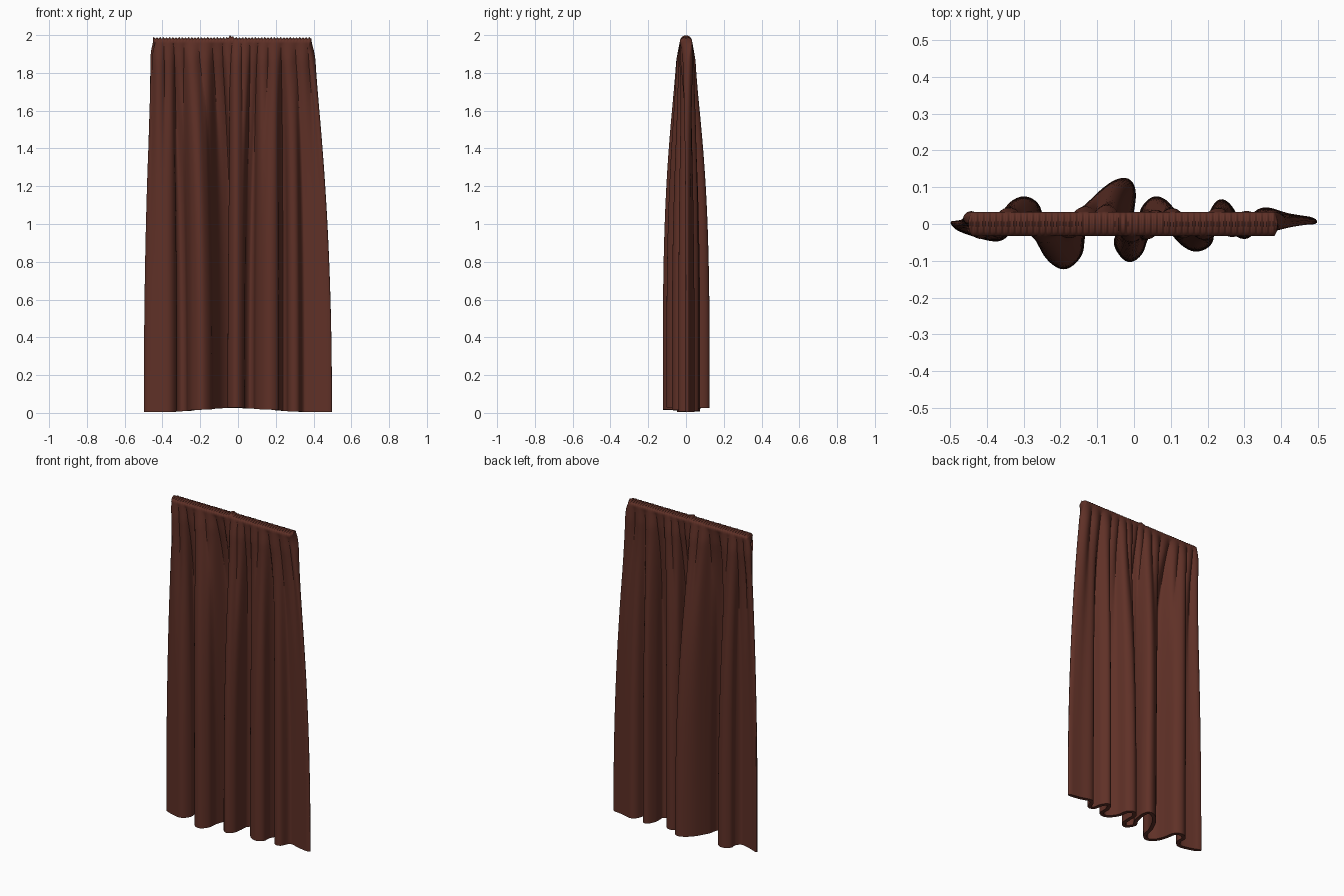
import bpy, bmesh, math
from mathutils import Vector

if "Cube" in bpy.data.objects:
    bpy.data.objects.remove(bpy.data.objects["Cube"])

# Hem path seen from above: big alternating drape folds
HEM = [(-.497, .005), (-.45, -.018), (-.37, -.036), (-.335, 0), (-.335, .042), (-.30, .064),
       (-.265, .042), (-.252, -.03), (-.23, -.085), (-.19, -.112), (-.152, -.08), (-.14, -.02),
       (-.10, .06), (-.055, .105), (-.018, .112), (-.006, .075), (-.02, 0), (-.044, -.05),
       (-.015, -.092), (.016, -.07), (.024, -.02), (.028, .035), (.058, .064), (.09, .045),
       (.105, -.01), (.135, -.048), (.17, -.064), (.203, -.045), (.208, .01), (.235, .056),
       (.265, .03), (.28, -.02), (.31, -.026), (.332, .02), (.36, .034), (.42, .018), (.497, .006)]
N = 400          # columns along the cloth
ROWS = 56        # rows from hem to shoulder
Z_TOP = 1.965


def spline(pts, a):
    """Catmull-Rom point on the hem path."""
    i = min(int(a), len(pts) - 2)
    u = a - i
    p = [Vector(pts[min(max(j, 0), len(pts) - 1)]) for j in range(i - 1, i + 3)]
    return 0.5 * (2 * p[1] + (p[2] - p[0]) * u + (2 * p[0] - 5 * p[1] + 4 * p[2] - p[3]) * u * u
                  + (3 * p[1] - p[0] - 3 * p[2] + p[3]) * u ** 3)


def even_path(pts, n):
    """Resample the path evenly by length."""
    fine = [spline(pts, (len(pts) - 1) * k / 3000) for k in range(3001)]
    run = [0.0]
    for a, b in zip(fine, fine[1:]):
        run.append(run[-1] + (b - a).length)
    out, j = [], 0
    for k in range(n):
        d = run[-1] * k / (n - 1)
        while j < 3000 and run[j] < d:
            j += 1
        out.append(fine[j])
    return out


hem = even_path(HEM, N)


def centre_line(t):
    """Cloth centre line at t (0 = gathered heading, 1 = hem)."""
    spread = 1 - (1 - t) ** 2.2
    swing = 1 - (1 - t) ** 3.5
    ripple = .013 * min(1, t / .05) * (1 - t) ** 2.5
    line = []
    for k, p in enumerate(hem):
        s = k / (N - 1)
        x = (-.45 + .84 * s) * (1 - spread) + p.x * spread
        y = p.y * swing + ripple * math.sin(2 * math.pi * (15 * s + .35 * math.sin(11 * s)))
        line.append(Vector((x, y)))
    return line


def ring(line, half, height):
    """Closed loop around the centre line: front layer, then back layer."""
    front, back = [], []
    for k, p in enumerate(line):
        d = line[min(k + 1, N - 1)] - line[max(k - 1, 0)]
        n = Vector((-d.y, d.x)).normalized()
        s = k / (N - 1)
        end = min(1, .25 + math.sqrt(min(s, 1 - s) / .02))
        h = half(s) * end
        z = height(s)
        front.append((*(p - n * h), z))
        back.append((*(p + n * h), z))
    return front + back[::-1]


rings = []
# Drape
for r in range(ROWS + 1):
    t = 1 - (r / ROWS)
    t = t ** 1.3
    half = .011 + .022 * math.exp(-t * 9)
    rings.append(ring(centre_line(t), lambda s: half,
                      lambda s: (1 - t) * Z_TOP + t * (.004 + .024 * math.sin(math.pi * s) ** 2)))
# Rounded, finely gathered heading over the rod
top = centre_line(0)
for a in (25, 50, 72, 88):
    c, sn = math.cos(math.radians(a)), math.sin(math.radians(a))
    rings.append(ring(top, lambda s: .033 * c,
                      lambda s: Z_TOP + sn * (.02 + .004 * math.sin(2 * math.pi * 50 * s)
                                              + .011 * math.exp(-((s - .49) / .015) ** 2))))

bm = bmesh.new()
loops = [[bm.verts.new(v) for v in r] for r in rings]
M = 2 * N
for lo, hi in zip(loops, loops[1:]):
    for k in range(M):
        bm.faces.new((lo[k], lo[(k + 1) % M], hi[(k + 1) % M], hi[k]))
# Close the hem and the top seam
for loop in (loops[0], loops[-1]):
    for k in range(N - 1):
        bm.faces.new((loop[k], loop[k + 1], loop[M - 2 - k], loop[M - 1 - k]))
bmesh.ops.recalc_face_normals(bm, faces=bm.faces)
mesh = bpy.data.meshes.new("curtain")
bm.to_mesh(mesh)
bm.free()

curtain = bpy.data.objects.new("curtain", mesh)
bpy.context.collection.objects.link(curtain)
fabric = bpy.data.materials.new("red_brown_fabric")
fabric.diffuse_color = (.115, .03, .02, 1)
fabric.use_nodes = True
fabric.node_tree.nodes["Principled BSDF"].inputs["Base Color"].default_value = fabric.diffuse_color
mesh.materials.append(fabric)
bpy.context.view_layer.objects.active = curtain
curtain.select_set(True)
bpy.ops.object.shade_smooth_by_angle(angle=math.radians(50))
